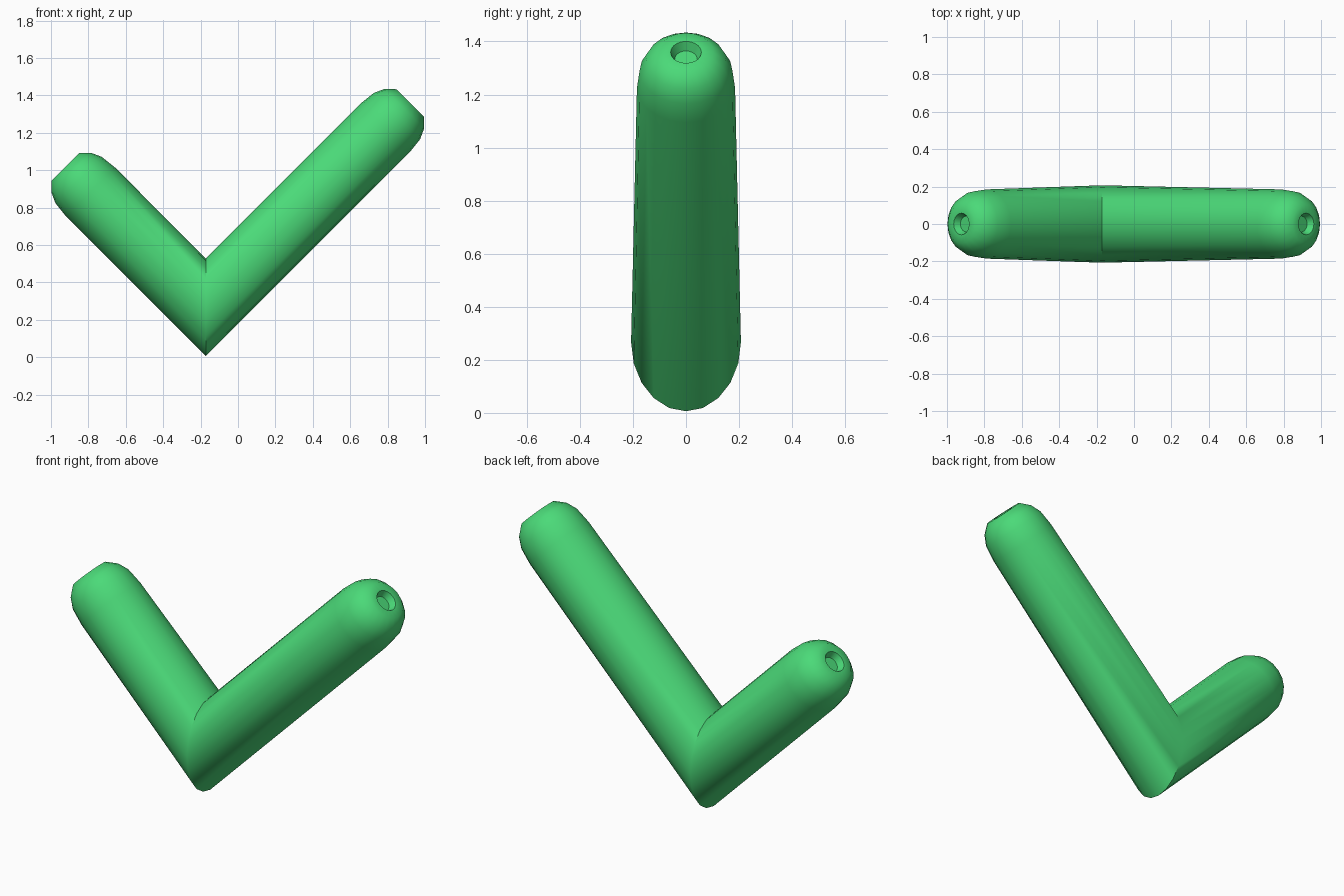
import bpy, bmesh, math

if "Cube" in bpy.data.objects:
    bpy.data.objects.remove(bpy.data.objects["Cube"])

SEG = 20
CORNER_X, CORNER_Z = -0.172, 0.267
R = 0.185
S = math.sqrt(0.5)

green = bpy.data.materials.new("bright green")
green.diffuse_color = (0.07, 0.70, 0.19, 1)
green.use_nodes = True
green.node_tree.nodes["Principled BSDF"].inputs["Base Color"].default_value = green.diffuse_color

# Rounded tip with a small dimple: (distance back from the end, radius)
TIP = [(0.19, R), (0.10, 0.175), (0.045, 0.15), (0.0, 0.103), (0.0, 0.058), (0.035, 0.042)]

bm = bmesh.new()


def ring(point):
    return [bm.verts.new(point(2 * math.pi * i / SEG)) for i in range(SEG)]


def bridge(a, b):
    for i in range(SEG):
        j = (i + 1) % SEG
        bm.faces.new((a[i], a[j], b[j], b[i]))


# Mitred ring shared by both arms
corner = ring(lambda a: (CORNER_X, 0.207 * math.sin(a), CORNER_Z + 0.261 * math.cos(a)))


def arm(side, length):
    last = corner
    for back, r in TIP:
        t = length - back
        new = ring(lambda a: (CORNER_X + side * S * (t - r * math.cos(a)),
                              r * math.sin(a),
                              CORNER_Z + S * (t + r * math.cos(a))))
        bridge(last, new)
        last = new
    bm.faces.new(last)  # dimple floor


arm(1, 1.545)    # long arm
arm(-1, 1.062)   # short arm
bmesh.ops.recalc_face_normals(bm, faces=bm.faces)

mesh = bpy.data.meshes.new("check_mark")
bm.to_mesh(mesh)
bm.free()
mesh.materials.append(green)
check = bpy.data.objects.new("check_mark", mesh)
bpy.context.collection.objects.link(check)
bpy.context.view_layer.objects.active = check
check.select_set(True)
bpy.ops.object.shade_smooth_by_angle(angle=math.radians(50))
